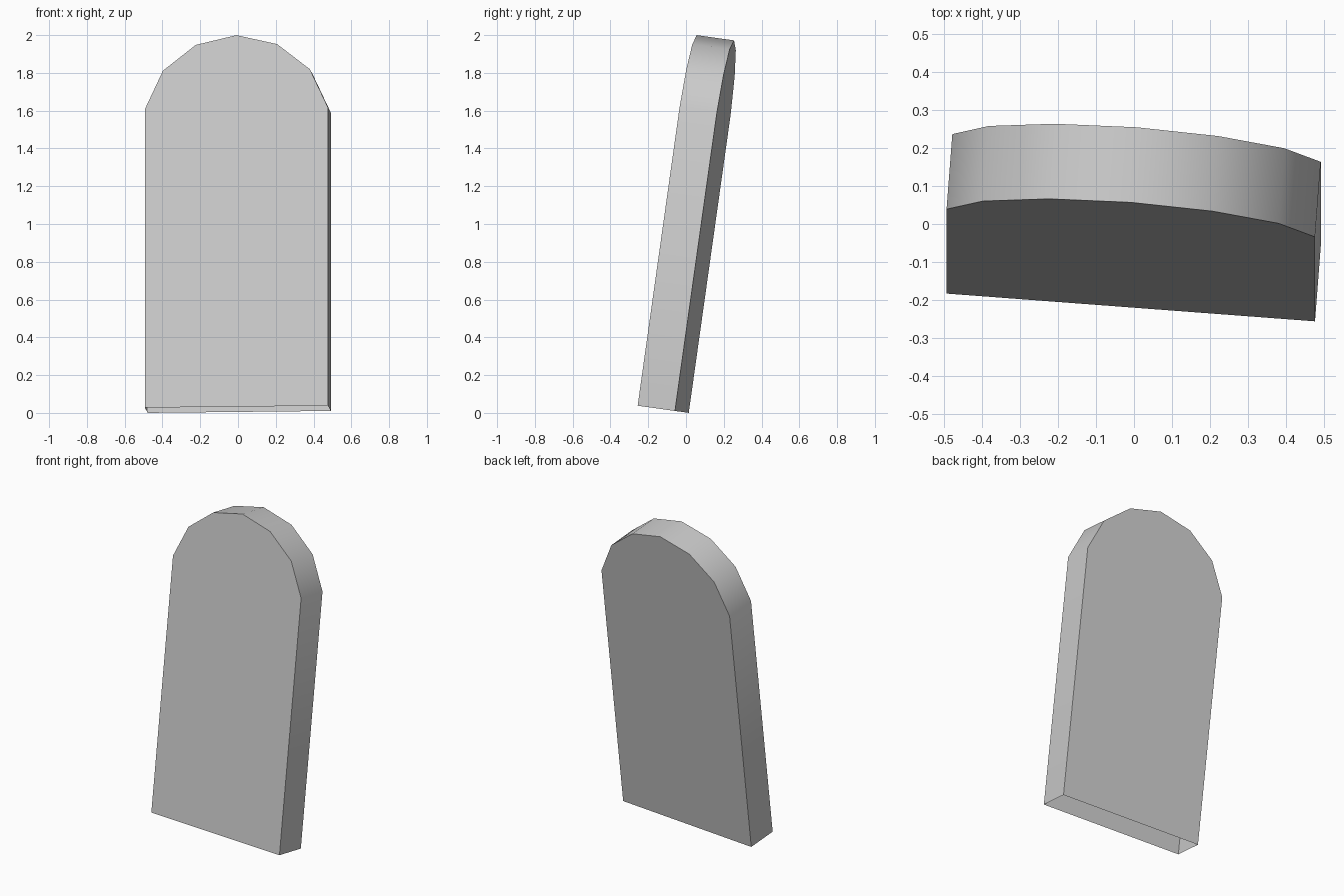
import bpy, bmesh, math
from mathutils import Matrix

if "Cube" in bpy.data.objects:
    bpy.data.objects.remove(bpy.data.objects["Cube"])

THICK = 0.2
# Right half of the arched outline (x, height), bottom corner to apex
half = [(0.486, 0.0), (0.486, 1.595), (0.39, 1.80), (0.216, 1.936)]
outline = half + [(0.0, 1.986)] + [(-x, z) for x, z in reversed(half)]

# Slab: front and back faces joined by a side strip, open underneath
bm = bmesh.new()
front = [bm.verts.new((x, 0, z)) for x, z in outline]
back = [bm.verts.new((x, THICK, z)) for x, z in outline]
bm.faces.new(front)
bm.faces.new(back[::-1])
for i in range(len(outline) - 1):
    bm.faces.new((front[i + 1], front[i], back[i], back[i + 1]))

# Lean backwards and twist slightly
pose = (Matrix.Translation((-0.0085, -0.2195, 0.033))
        @ Matrix.Rotation(math.radians(-8), 4, 'X')
        @ Matrix.Rotation(math.radians(-4.35), 4, 'Z'))
bm.transform(pose)
bm.normal_update()

mesh = bpy.data.meshes.new("leaning_slab")
bm.to_mesh(mesh)
bm.free()
slab = bpy.data.objects.new("leaning_slab", mesh)
bpy.context.collection.objects.link(slab)

# Smooth rounded top, sharp rims
bpy.context.view_layer.objects.active = slab
slab.select_set(True)
bpy.ops.object.shade_smooth_by_angle(angle=math.radians(30))
